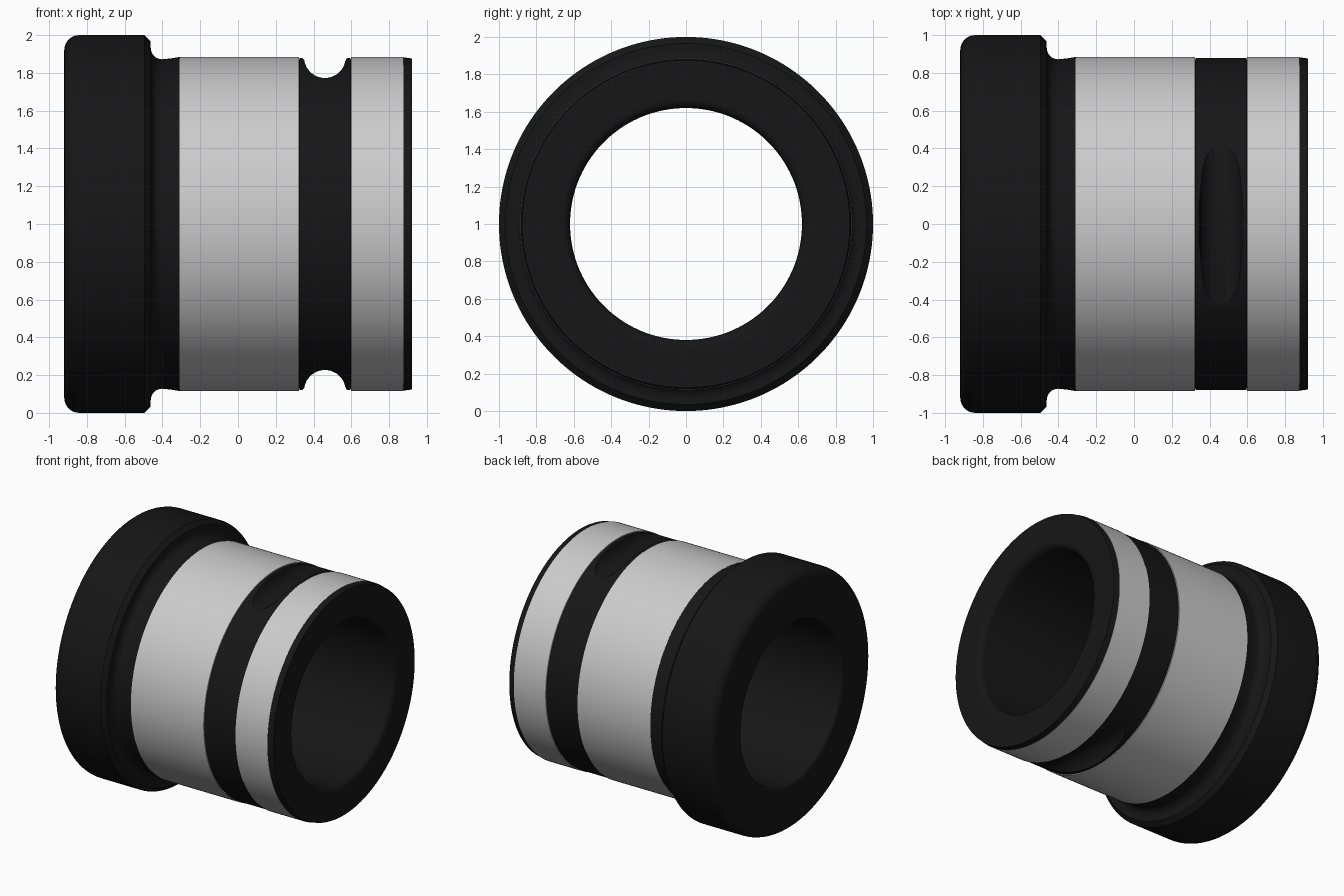
import bpy, bmesh
from math import sin, cos, pi, radians

if "Cube" in bpy.data.objects:
    bpy.data.objects.remove(bpy.data.objects["Cube"])

SEG = 160
AXIS_Z = 1.0


def arc(cx, cy, r, a0, a1, n=8):
    return [(cx + r * cos(radians(a0 + (a1 - a0) * i / n)),
             cy + r * sin(radians(a0 + (a1 - a0) * i / n))) for i in range(n + 1)]


def finish(bm, name):
    bmesh.ops.recalc_face_normals(bm, faces=bm.faces)
    me = bpy.data.meshes.new(name)
    bm.to_mesh(me)
    bm.free()
    ob = bpy.data.objects.new(name, me)
    bpy.context.collection.objects.link(ob)
    return ob


def select_only(ob):
    bpy.ops.object.select_all(action='DESELECT')
    ob.select_set(True)
    bpy.context.view_layer.objects.active = ob


def revolve(name, profile):
    """Spin a closed (x, radius) profile about the x axis."""
    bm = bmesh.new()
    rings = []
    for i in range(SEG):
        a = 2 * pi * i / SEG
        rings.append([bm.verts.new((x, r * sin(a), AXIS_Z + r * cos(a))) for x, r in profile])
    n = len(profile)
    for i in range(SEG):
        p, q = rings[i], rings[(i + 1) % SEG]
        for j in range(n):
            k = (j + 1) % n
            bm.faces.new((p[j], p[k], q[k], q[j]))
    return finish(bm, name)


def slot_cutter(name, flip):
    """Straight round-bottomed channel along y, with softened lips."""
    pts = [(0.33, 1.1), (0.33, 0.882)]
    pts += arc(0.33, 0.862, 0.02, 80, 10, 4)
    pts += arc(0.46, 0.883, 0.11, 188, 352, 24)
    pts += arc(0.59, 0.862, 0.02, 170, 100, 4)
    pts += [(0.59, 0.882), (0.59, 1.1)]
    bm = bmesh.new()
    f = bm.faces.new([bm.verts.new((x, -1.2, AXIS_Z + flip * z)) for x, z in pts])
    out = bmesh.ops.extrude_face_region(bm, geom=[f])['geom']
    for v in out:
        if isinstance(v, bmesh.types.BMVert):
            v.co.y = 1.2
    ob = finish(bm, name)
    ob.hide_render = True
    return ob


# Black body: flange, relief neck, channel band and bored end
profile = arc(-0.84, 0.92, 0.08, 180, 90)
profile += [(-0.495, 1.0), (-0.462, 0.965), (-0.462, 0.93)]
profile += arc(-0.402, 0.932, 0.06, 180, 270)
profile += [(-0.36, 0.876), (-0.31, 0.884), (-0.31, 0.87)]
profile += [(0.325, 0.87), (0.325, 0.88), (0.595, 0.88), (0.595, 0.87)]
profile += [(0.875, 0.87), (0.875, 0.883), (0.92, 0.876)]
profile += arc(0.87, 0.67, 0.05, 0, -90)
profile += arc(-0.89, 0.65, 0.03, 270, 180)
body = revolve("bushing_body", profile)

# Channels across the top and bottom
for name, flip in (("top_slot_cutter", 1), ("bottom_slot_cutter", -1)):
    cutter = slot_cutter(name, flip)
    mod = body.modifiers.new(name, 'BOOLEAN')
    mod.operation = 'DIFFERENCE'
    mod.solver = 'EXACT'
    mod.object = cutter
    select_only(body)
    bpy.ops.object.modifier_apply(modifier=mod.name)
    bpy.data.objects.remove(cutter)

black = bpy.data.materials.new("black_finish")
black.diffuse_color = (0.008, 0.008, 0.008, 1)
black.use_nodes = True
black.node_tree.nodes["Principled BSDF"].inputs["Base Color"].default_value = black.diffuse_color
body.data.materials.clear()
body.data.materials.append(black)

# Ground grey bands
bands = [revolve("wide_bearing_band", [(-0.31, 0.86), (-0.31, 0.885), (0.322, 0.885), (0.322, 0.86)]),
         revolve("narrow_bearing_band", [(0.598, 0.86), (0.598, 0.885), (0.875, 0.885), (0.875, 0.86)])]

for ob in [body] + bands:
    select_only(ob)
    bpy.ops.object.shade_smooth_by_angle(angle=radians(30))
